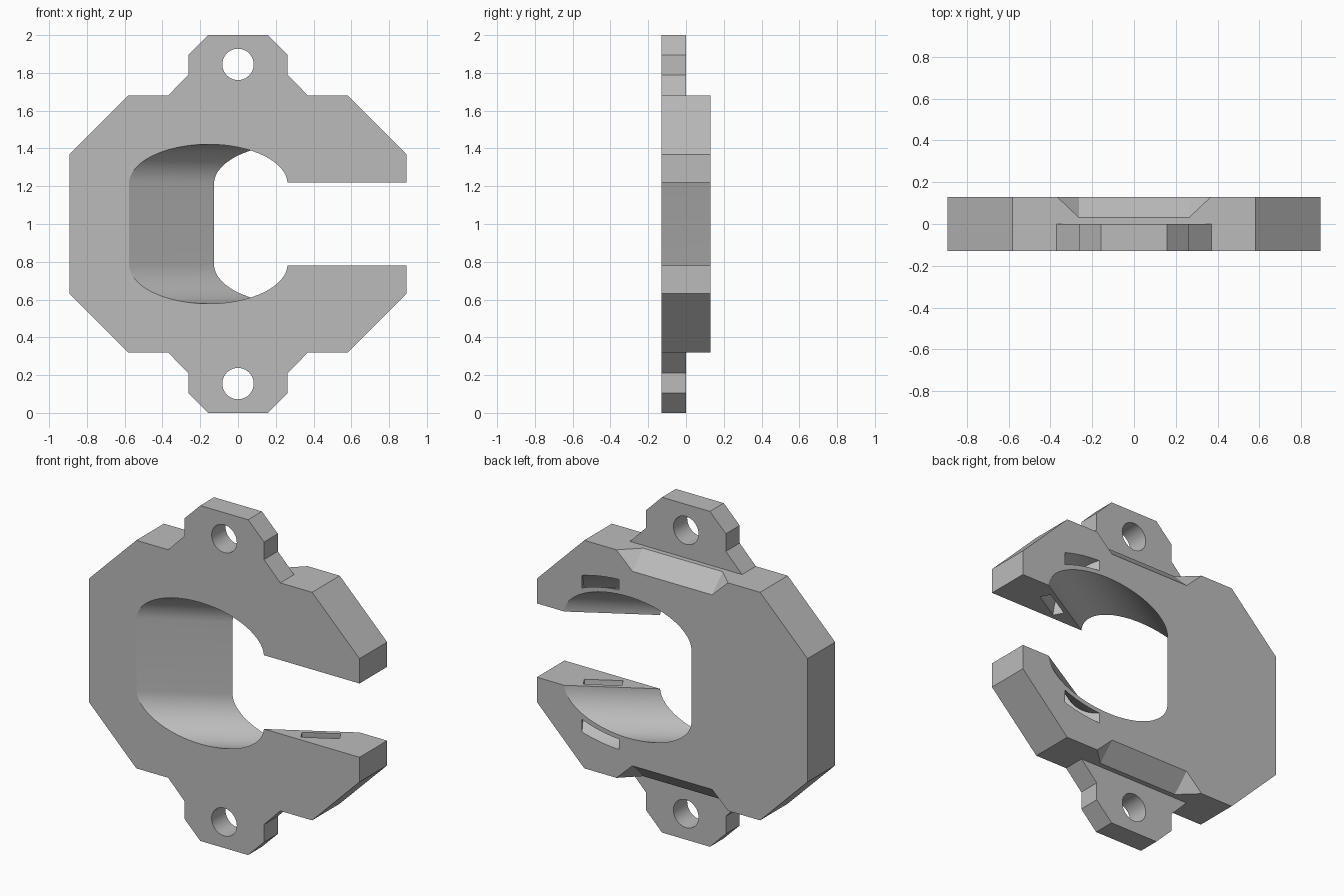
import bpy, bmesh, math
from mathutils import Vector

if "Cube" in bpy.data.objects:
    bpy.data.objects.remove(bpy.data.objects["Cube"], do_unlink=True)

DEPTH = 0.13                 # half thickness of the plate
MID = 1.0                    # height of the mirror plane
AXIS = Vector((math.cos(math.radians(30)), 0.5, 0))   # slanted bore direction
SIDE = Vector((-0.5, math.cos(math.radians(30)), 0))
BORE_ORIGIN = Vector((0.0675, 0, MID))

grey = bpy.data.materials.new("plain grey")
grey.use_nodes = True
grey.diffuse_color = (0.5, 0.5, 0.5, 1)
grey.node_tree.nodes["Principled BSDF"].inputs["Base Color"].default_value = (0.5, 0.5, 0.5, 1)


def finish(name, bm):
    bmesh.ops.recalc_face_normals(bm, faces=bm.faces)
    mesh = bpy.data.meshes.new(name)
    bm.to_mesh(mesh)
    bm.free()
    mesh.materials.append(grey)
    obj = bpy.data.objects.new(name, mesh)
    bpy.context.collection.objects.link(obj)
    return obj


def prism(name, points, offset):
    """Extrude a closed planar outline along a vector."""
    bm = bmesh.new()
    face = bm.faces.new([bm.verts.new(p) for p in points])
    ext = bmesh.ops.extrude_face_region(bm, geom=[face])
    moved = [v for v in ext["geom"] if isinstance(v, bmesh.types.BMVert)]
    bmesh.ops.translate(bm, vec=offset, verts=moved)
    return finish(name, bm)


def hull(name, points):
    bm = bmesh.new()
    for p in points:
        bm.verts.new(p)
    bmesh.ops.convex_hull(bm, input=bm.verts)
    bmesh.ops.dissolve_limit(bm, angle_limit=0.01, verts=bm.verts, edges=bm.edges)
    return finish(name, bm)


def slanted(name, outline, start, end):
    """Prism along the bore axis; outline is (sideways, height from middle)."""
    pts = [BORE_ORIGIN + AXIS * start + SIDE * p + Vector((0, 0, h)) for p, h in outline]
    return prism(name, pts, AXIS * (end - start))


def obround(radius, half=0.212, steps=32):
    pts = []
    for sign, first in ((1, 0), (-1, math.pi)):
        for i in range(steps + 1):
            a = first + math.pi * i / steps
            pts.append((radius * math.cos(a), sign * half + radius * math.sin(a)))
    return pts


def combine(target, other, operation):
    mod = target.modifiers.new(operation.lower(), 'BOOLEAN')
    mod.operation, mod.solver, mod.object = operation, 'EXACT', other
    bpy.context.view_layer.objects.active = target
    bpy.ops.object.modifier_apply(modifier=mod.name)
    bpy.data.objects.remove(other, do_unlink=True)


def mirrored(points):
    return points + [(-x, z) for x, z in reversed(points)]


# Eight-sided plate
outline = mirrored([(0.58, -0.68), (0.893, -0.368), (0.893, 0.368), (0.58, 0.68)])
body = prism("clamp_body", [(x, -DEPTH, MID + z) for x, z in outline], (0, 2 * DEPTH, 0))

tab = mirrored([(0.37, 0.6), (0.37, 0.68), (0.263, 0.79), (0.263, 0.895), (0.158, 1.0)])
circle = [(0.083 * math.cos(math.tau * i / 40), 0.845 + 0.083 * math.sin(math.tau * i / 40))
          for i in range(40)]
E = 0.02
for s in (1, -1):
    # Half-thickness mounting tab with a screw hole
    combine(body, prism("tab", [(x, -DEPTH, MID + s * z) for x, z in tab], (0, DEPTH, 0)), 'UNION')
    combine(body, prism("hole", [(x, -0.3, MID + s * z) for x, z in circle], (0, 0.6, 0)), 'DIFFERENCE')
    # Bevelled recess behind the tab
    recess = []
    for x in (1, -1):
        recess += [(x * 0.263, 0.03 - E, MID + s * (0.68 + E)),
                   (x * 0.263, DEPTH + E, MID + s * (0.58 - E)),
                   (x * (0.368 + 2.1 * E), DEPTH + E, MID + s * (0.68 + E))]
    combine(body, hull("recess", recess), 'DIFFERENCE')

# Slanted bore and the open mouth at the side
combine(body, slanted("bore", obround(0.21), -1.5, 1.5), 'DIFFERENCE')
mouth = [(0, -0.22), (0, 0.22), (-2, 0.22), (-2, -0.22)]
combine(body, slanted("mouth", mouth, -3, 3), 'DIFFERENCE')

# Curved strap channel around the bore
channel = slanted("channel", obround(0.297), 0.312, 0.522)
combine(channel, slanted("core", obround(0.235), 0.2, 0.7), 'DIFFERENCE')
combine(body, channel, 'DIFFERENCE')

# Smooth the bores, keep the cut edges crisp
bpy.ops.object.select_all(action='DESELECT')
body.select_set(True)
bpy.context.view_layer.objects.active = body
bpy.ops.object.shade_smooth_by_angle(angle=math.radians(25))
